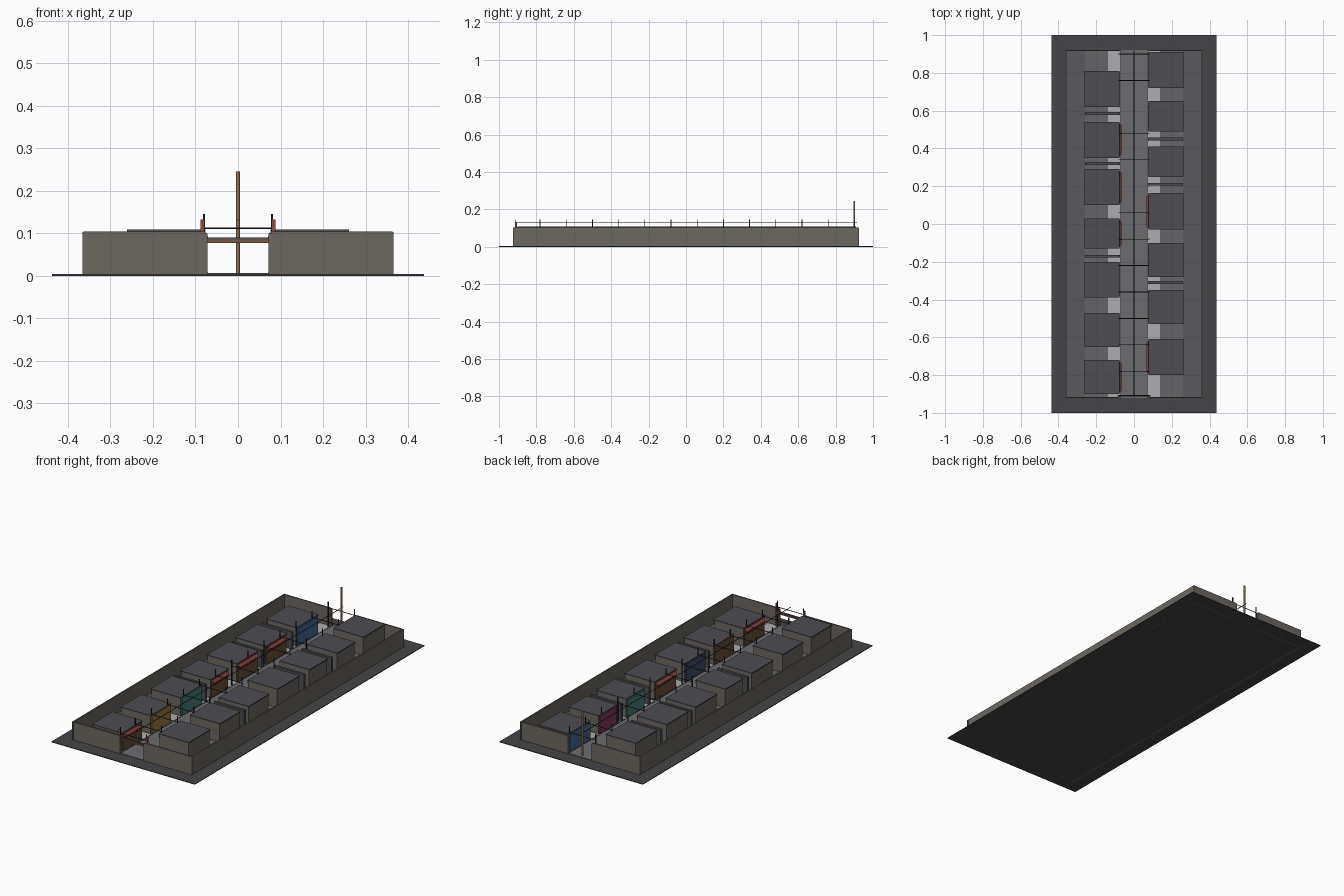
import bpy, bmesh, math
from mathutils import Vector

if "Cube" in bpy.data.objects:
    bpy.data.objects.remove(bpy.data.objects["Cube"])


def mat(name, r, g, b):
    m = bpy.data.materials.new(name)
    m.diffuse_color = (r, g, b, 1)
    m.use_nodes = True
    m.node_tree.nodes["Principled BSDF"].inputs["Base Color"].default_value = m.diffuse_color
    return m


GROUND = mat("asphalt", .06, .06, .065)
COURT = mat("court_paving", .10, .10, .11)
ALLEY = mat("alley_paving", .13, .13, .14)
LIGHT = mat("pale_paving", .42, .42, .44)
STREET = mat("street_paving", .15, .15, .16)
WALL = mat("stone_wall", .15, .135, .115)
ROOF = mat("roof_slate", .075, .075, .085)
DARK = mat("dark_metal", .015, .018, .018)
WOOD = mat("wood", .55, .30, .13)
BROWN = mat("brown", .20, .10, .06)
RED = mat("red", .30, .06, .05)
BLUE = mat("blue", .06, .14, .28)
NAVY = mat("navy", .05, .07, .14)
TEAL = mat("teal", .06, .22, .20)
YELLOW = mat("ochre", .35, .20, .05)
PLUM = mat("plum", .22, .04, .10)
UMBER = mat("umber", .14, .08, .04)


def link(name, bm, material):
    me = bpy.data.meshes.new(name)
    bmesh.ops.recalc_face_normals(bm, faces=bm.faces)
    bm.to_mesh(me)
    bm.free()
    me.materials.append(material)
    ob = bpy.data.objects.new(name, me)
    bpy.context.collection.objects.link(ob)
    return ob


def box(name, x0, x1, y0, y1, z0, z1, material):
    bm = bmesh.new()
    bmesh.ops.create_cube(bm, size=1)
    for v in bm.verts:
        v.co = Vector(((x0 + x1) / 2 + v.co.x * abs(x1 - x0),
                       (y0 + y1) / 2 + v.co.y * abs(y1 - y0),
                       (z0 + z1) / 2 + v.co.z * abs(z1 - z0)))
    return link(name, bm, material)


def rod(name, a, b, r, material, sides=6):
    a, b = Vector(a), Vector(b)
    bm = bmesh.new()
    bmesh.ops.create_cone(bm, cap_ends=True, segments=sides, radius1=r, radius2=r, depth=(b - a).length)
    q = Vector((0, 0, 1)).rotation_difference(b - a)
    for v in bm.verts:
        v.co = q @ v.co + (a + b) / 2
    return link(name, bm, material)


def awning(name, s, y0, y1):
    # sloping canopy with tapered ends, extruded from four corner points
    bm = bmesh.new()
    pts = [(.078, y0, .100), (.078, y1, .100), (.066, y1 - .012, .086), (.066, y0 + .012, .086)]
    f = bm.faces.new([bm.verts.new((s * x, y, z)) for x, y, z in pts])
    ext = bmesh.ops.extrude_face_region(bm, geom=[f])
    for v in ext["geom"]:
        if isinstance(v, bmesh.types.BMVert):
            v.co.z -= .006
    link(name, bm, RED)


# ground layers
box("ground", -.437, .437, -1, 1, 0, .004, GROUND)
box("court_floor", -.36, .36, -.92, .92, .003, .005, COURT)
box("street", -.075, .075, -.92, .92, .004, .0065, STREET)
for s in (-1, 1):
    box("alley_floor", s * .075, s * .26, -.915, .915, .004, .0058, ALLEY)
    box("pale_floor", s * .075, s * .138, -.915, .915, .004, .0062, LIGHT)
    box("kerb", s * .071, s * .075, -.915, .915, .004, .008, GROUND)

# perimeter walls, open at both street ends
for s in (-1, 1):
    box("side_wall", s * .357, s * .364, -.922, .922, 0, .104, WALL)
    for t in (-1, 1):
        box("end_wall", s * .078, s * .364, t * .915, t * .922, 0, .104, WALL)
        box("wall_pier", s * .072, s * .08, t * .912, t * .924, 0, .1, WALL)
        box("corner_pier", s * .358, s * .366, t * .916, t * .924, 0, .103, WALL)

# shop houses: y range and shopfront colour
LEFT = [(-.90, -.72, RED), (-.65, -.47, YELLOW), (-.39, -.20, TEAL), (-.13, .03, RED),
        (.10, .29, RED), (.35, .54, RED), (.62, .81, BLUE)]
RIGHT = [(-.80, -.61, RED), (-.53, -.35, UMBER), (-.28, -.10, NAVY), (-.03, .165, RED),
         (.25, .41, TEAL), (.49, .65, PLUM), (.72, .91, BLUE)]
for s, row in ((-1, LEFT), (1, RIGHT)):
    for y0, y1, colour in row:
        box("house_body", s * .08, s * .257, y0 + .003, y1 - .003, .004, .105, WALL)
        box("house_roof", s * .077, s * .261, y0, y1, .104, .109, ROOF)
        if colour is RED:
            box("shop_front", s * .077, s * .081, y0 + .008, y1 - .008, .006, .1, UMBER)
            awning("awning", s, y0 + .006, y1 - .006)
        else:
            box("shop_front", s * .074, s * .081, y0 + .006, y1 - .006, .006, .102, colour)

# thin partition walls in the alleys
for s, ys in ((-1, (.585, .32, -.17)), (1, (.45, .21, -.31))):
    for y in ys:
        box("alley_wall", s * .075, s * .26, y - .007, y + .007, .004, .1, ROOF)

# street poles with wires strung across
for k in range(14):
    y = -.92 + .14 * k + (.01 if k == 0 else 0)
    for s in (-1, 1):
        box("street_pole", s * .078, s * .082, y - .002, y + .002, .005, .145, DARK)
    if k not in (8, 11):
        rod("cross_wire", (-.08, y, .112), (.08, y, .112), .0018, DARK)
rod("street_wire", (0, -.91, .131), (0, .915, .131), .0018, DARK)

# front gate and tall rear mast
for s in (-1, 1):
    box("gate_post", s * .08, s * .088, -.914, -.904, .004, .133, RED)
box("gate_beam", -.082, .082, -.914, -.904, .077, .085, BROWN)
box("gate_lintel", -.082, .082, -.913, -.905, .086, .090, ROOF)
rod("mast", (0, .9, .004), (0, .9, .245), .0045, WOOD, 8)
